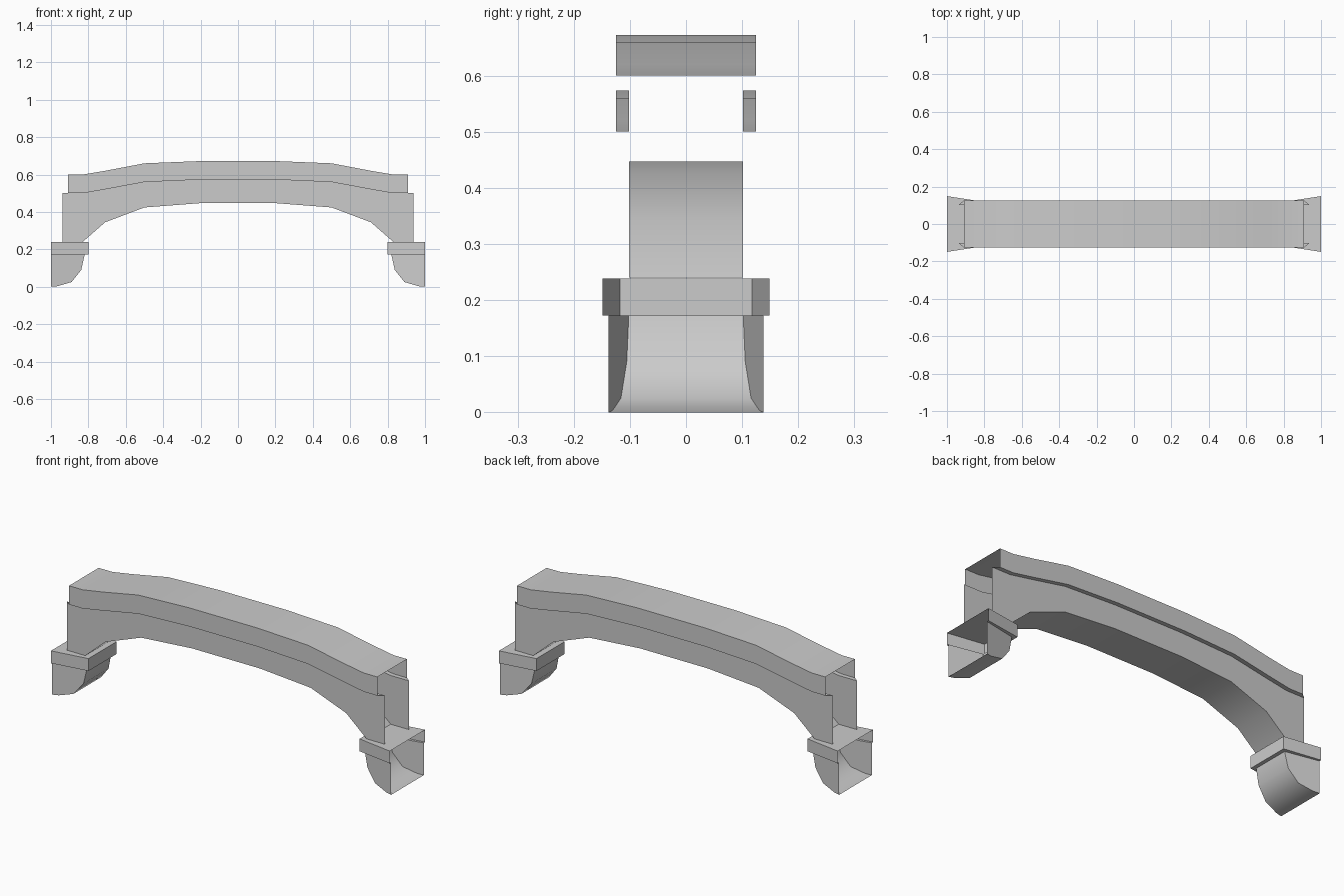
import bpy, bmesh, math
from mathutils import Vector

if "Cube" in bpy.data.objects:
    bpy.data.objects.remove(bpy.data.objects["Cube"])

stone = bpy.data.materials.new("plain_grey")
stone.diffuse_color = (0.6, 0.6, 0.6, 1)
stone.use_nodes = True
stone.node_tree.nodes["Principled BSDF"].inputs["Base Color"].default_value = stone.diffuse_color


def strip(bm, a, b, out):
    """Skin two matching polylines with quads facing the given direction."""
    va = [bm.verts.new(p) for p in a]
    vb = [bm.verts.new(p) for p in b]
    for i in range(len(a) - 1):
        f = bm.faces.new((va[i], va[i + 1], vb[i + 1], vb[i]))
        f.normal_update()
        if f.normal.dot(Vector(out)) < 0:
            f.normal_flip()


def finish(bm, name, mirror=False):
    bmesh.ops.remove_doubles(bm, verts=bm.verts, dist=1e-4)
    me = bpy.data.meshes.new(name)
    bm.to_mesh(me)
    bm.free()
    ob = bpy.data.objects.new(name, me)
    bpy.context.collection.objects.link(ob)
    me.materials.append(stone)
    bpy.ops.object.select_all(action='DESELECT')
    ob.select_set(True)
    bpy.context.view_layer.objects.active = ob
    bpy.ops.object.shade_smooth_by_angle(angle=math.radians(38))
    if mirror:
        ob.modifiers.new("mirror", 'MIRROR')
    return ob


def both(half):
    """Mirror a right-half (x, z) profile to a full left-to-right one."""
    return [(-x, z) for x, z in reversed(half)] + half


def at_y(profile, y):
    return [(x, y, z) for x, z in profile]


# Arch profiles, from the crown outwards
top = both([(0.2, 0.672), (0.5, 0.66), (0.71, 0.62), (0.83, 0.6), (0.91, 0.6)])
lip = both([(0.2, 0.573), (0.5, 0.56), (0.71, 0.521), (0.83, 0.5), (0.91, 0.5)])
wall = both([(0.2, 0.573), (0.5, 0.56), (0.71, 0.521), (0.83, 0.5), (0.938, 0.5)])
soffit = both([(0.2, 0.447), (0.5, 0.424), (0.71, 0.345), (0.83, 0.24), (0.938, 0.24)])
BAND, BODY = 0.125, 0.102

# Upper band: top, two sides and the ledge under each side
bm = bmesh.new()
strip(bm, at_y(top, -BAND), at_y(top, BAND), (0, 0, 1))
for s in (-1, 1):
    strip(bm, at_y(top, s * BAND), at_y(lip, s * BAND), (0, s, 0))
    strip(bm, at_y(lip, s * BAND), at_y(wall, s * BODY), (0, 0, -1))
finish(bm, "arch_upper_band")

# Arch body: two side walls and the curved underside
bm = bmesh.new()
for s in (-1, 1):
    strip(bm, at_y(wall, s * BODY), at_y(soffit, s * BODY), (0, s, 0))
curve = soffit[1:-1]
strip(bm, at_y(curve, -BODY), at_y(curve, BODY), (0, 0, -1))
finish(bm, "arch_body")


# Plan outlines of the brackets, flaring towards the open wall end
def plan(x, y_in, y_out, z):
    return [(1, -y_out, z), (x, -y_in, z), (x, y_in, z), (1, y_out, z)]


CAP_TOP, CAP_LOW = 0.238, 0.172

# Bracket cap: top, rim and the ledge underneath
bm = bmesh.new()
upper = plan(0.8, 0.118, 0.149, CAP_TOP)
lower = plan(0.8, 0.118, 0.149, CAP_LOW)
strip(bm, upper[:2], upper[:1:-1], (0, 0, 1))
for i, out in enumerate([(0, -1, 0), (-1, 0, 0), (0, 1, 0)]):
    strip(bm, upper[i:i + 2], lower[i:i + 2], out)
strip(bm, lower, plan(0.82, 0.102, 0.138, CAP_LOW), (0, 0, -1))
finish(bm, "bracket_cap", True)

# Corbel: curved face and two flat flaring cheeks
bm = bmesh.new()
corbel = [(0.82, CAP_LOW), (0.838, 0.09), (0.89, 0.025), (0.965, 0.003), (1, 0)]


def cheek(x, z, s):
    return (x, s * (0.102 + 0.2 * (x - 0.82)), z)


strip(bm, [cheek(x, z, -1) for x, z in corbel],
      [cheek(x, z, 1) for x, z in corbel], (-1, 0, -1))
for s in (-1, 1):
    strip(bm, [cheek(x, CAP_LOW, s) for x, z in corbel[1:]],
          [cheek(x, z, s) for x, z in corbel[1:]], (0, s, 0))
    tri = [bm.verts.new(cheek(x, z, s)) for x, z in
           (corbel[0], (corbel[1][0], CAP_LOW), corbel[1])]
    f = bm.faces.new(tri)
    f.normal_update()
    if f.normal.y * s < 0:
        f.normal_flip()
finish(bm, "corbel", True)
